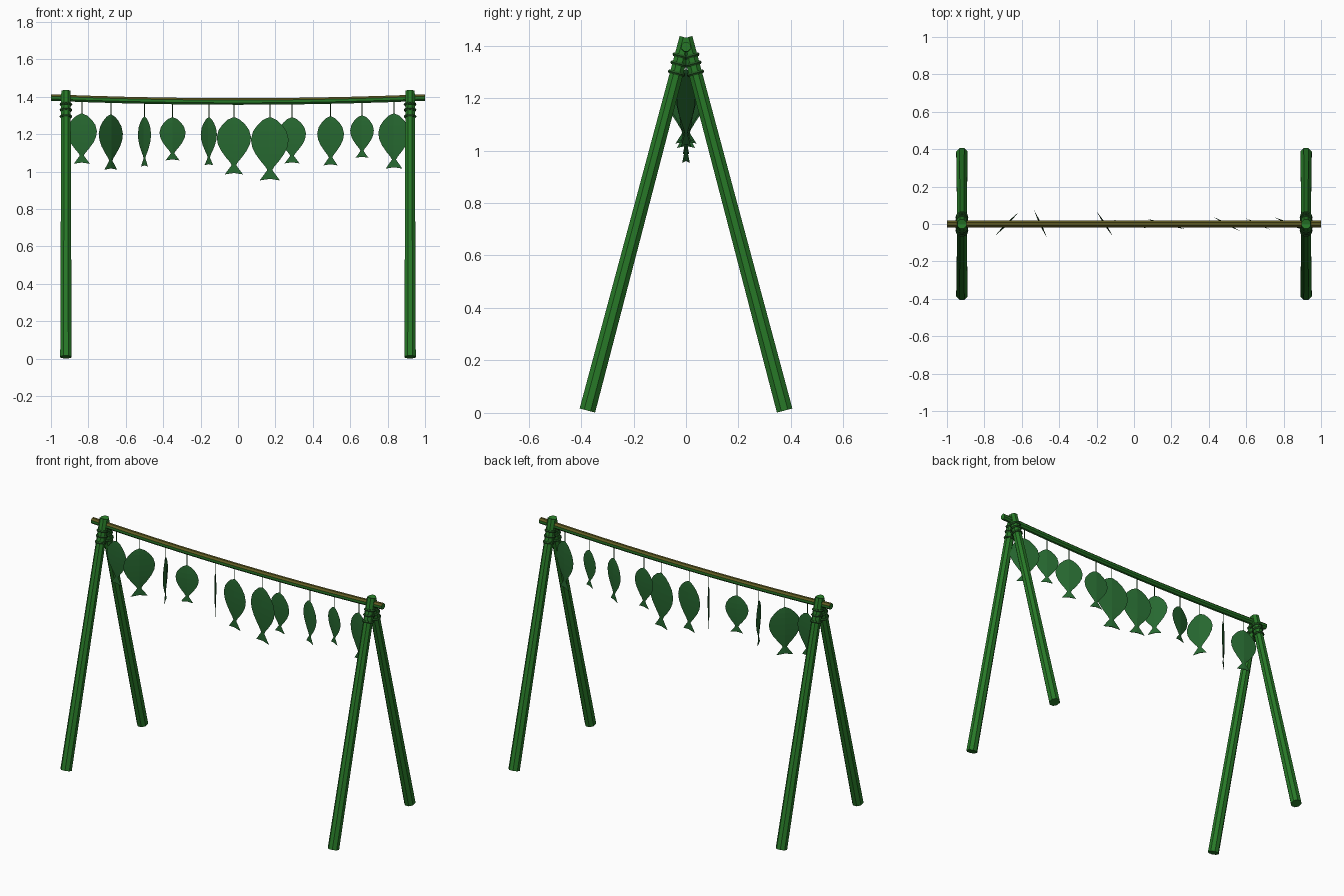
import bpy, bmesh, math
from mathutils import Vector, Matrix

if "Cube" in bpy.data.objects:
    bpy.data.objects.remove(bpy.data.objects["Cube"])


def material(name, color):
    m = bpy.data.materials.new(name)
    m.diffuse_color = (*color, 1)
    m.use_nodes = True
    m.node_tree.nodes["Principled BSDF"].inputs["Base Color"].default_value = m.diffuse_color
    return m


GREEN = material("green_wood", (0.02, 0.19, 0.02))
OLIVE = material("olive_wood", (0.11, 0.10, 0.015))
FISH = material("fish_green", (0.02, 0.14, 0.03))
DARK = material("dark_cord", (0.015, 0.09, 0.015))


def finish(bm, name, *mats):
    bmesh.ops.recalc_face_normals(bm, faces=bm.faces)
    me = bpy.data.meshes.new(name)
    bm.to_mesh(me)
    bm.free()
    for m in mats:
        me.materials.append(m)
    ob = bpy.data.objects.new(name, me)
    bpy.context.collection.objects.link(ob)
    return ob


def tube(bm, points, radii, sides=8, twist=0.0):
    """Capped tube through points, cross-sections square to the end-to-end axis."""
    axis = (points[-1] - points[0]).normalized()
    side = Vector((0, 1, 0)) if abs(axis.x) > 0.9 else Vector((1, 0, 0))
    up = axis.cross(side).normalized()
    rings = []
    for p, r in zip(points, radii):
        rings.append([bm.verts.new(p + r * (side * math.cos(a) + up * math.sin(a)))
                      for a in (twist + 2 * math.pi * i / sides for i in range(sides))])
    for a, b in zip(rings, rings[1:]):
        for i in range(sides):
            j = (i + 1) % sides
            bm.faces.new((a[i], a[j], b[j], b[i]))
    bm.faces.new(rings[0])
    bm.faces.new(rings[-1])


def torus(bm, center, axis, major, minor, n=12, m=6):
    rot = axis.to_track_quat('Z', 'Y').to_matrix()
    rings = []
    for i in range(n):
        a = 2 * math.pi * i / n
        ring = []
        for k in range(m):
            b = 2 * math.pi * k / m
            r = major + minor * math.cos(b)
            ring.append(bm.verts.new(center + rot @ Vector(
                (r * math.cos(a), r * math.sin(a), minor * math.sin(b)))))
        rings.append(ring)
    for i in range(n):
        a, b = rings[i], rings[(i + 1) % n]
        for k in range(m):
            bm.faces.new((a[k], b[k], b[(k + 1) % m], a[(k + 1) % m]))


# Legs with lashings: one A-frame at each end
for sx, end in ((-1, "left"), (1, "right")):
    for sy, face in ((-1, "front"), (1, "back")):
        foot = Vector((sx * 0.92, sy * 0.376, 0.009))
        top = Vector((sx * 0.92, 0, 1.43))
        bm = bmesh.new()
        tube(bm, [foot, top], [0.033, 0.027], 8, math.pi / 8)
        finish(bm, f"{end}_{face}_leg", GREEN)
        bm = bmesh.new()
        for z in (1.295, 1.33, 1.36):
            p = foot.lerp(top, (z - foot.z) / (top.z - foot.z))
            torus(bm, p, (top - foot).normalized(), 0.026, 0.008)
        finish(bm, f"{end}_{face}_lashing", DARK)


# Sagging crossbar, olive along its upper faces
def bar_z(x):
    return 1.396 - 0.021 * (1 - x * x)


xs = [-1 + i * 0.2 for i in range(11)]
bm = bmesh.new()
tube(bm, [Vector((x, 0, bar_z(x))) for x in xs], [0.019] * len(xs), 8, math.pi / 8)
bmesh.ops.recalc_face_normals(bm, faces=bm.faces)
for f in bm.faces:
    f.material_index = 1 if f.normal.z > 0.5 else 0
finish(bm, "crossbar", GREEN, OLIVE)

# Fish outline: (distance down, half width) as fractions of the length
PROFILE = [(0, 0.02), (0.04, 0.11), (0.12, 0.20), (0.22, 0.275), (0.35, 0.31),
           (0.47, 0.29), (0.58, 0.235), (0.70, 0.145), (0.78, 0.075),
           (0.835, 0.04), (1.0, 0.165)]


def fish(index, x, top, length, angle):
    bm = bmesh.new()
    rings = []
    for t, w in PROFILE:
        d = 0.008 + 0.045 * w if t < 0.8 else 0.008
        z = -t * length
        notch = 0.025 * length if t == 1.0 else 0
        rings.append([bm.verts.new(v) for v in (
            (-w * length, 0, z), (0, -d * length, z + notch),
            (w * length, 0, z), (0, d * length, z + notch))])
    for a, b in zip(rings, rings[1:]):
        for i in range(4):
            j = (i + 1) % 4
            bm.faces.new((a[i], a[j], b[j], b[i]))
    bm.faces.new(rings[0])
    bm.faces.new(rings[-1])
    bm.transform(Matrix.Translation((x, 0, top)) @ Matrix.Rotation(math.radians(angle), 4, 'Z'))
    finish(bm, f"fish_{index}", FISH)
    # Hanging string
    bm = bmesh.new()
    tube(bm, [Vector((x, 0, top - 0.01)), Vector((x, 0, bar_z(x)))], [0.0025] * 2, 5)
    finish(bm, f"string_{index}", DARK)


# x, top height, length, turn about z in degrees
CATCH = [(-0.835, 1.31, 0.268, -13), (-0.68, 1.305, 0.295, 45), (-0.50, 1.295, 0.268, -65),
         (-0.35, 1.29, 0.23, 12), (-0.156, 1.29, 0.256, -57), (-0.022, 1.29, 0.305, -14),
         (0.17, 1.29, 0.337, -15), (0.289, 1.29, 0.246, -12), (0.495, 1.295, 0.262, -28),
         (0.663, 1.30, 0.226, -25), (0.834, 1.31, 0.294, -23)]
for i, c in enumerate(CATCH, 1):
    fish(i, *c)
